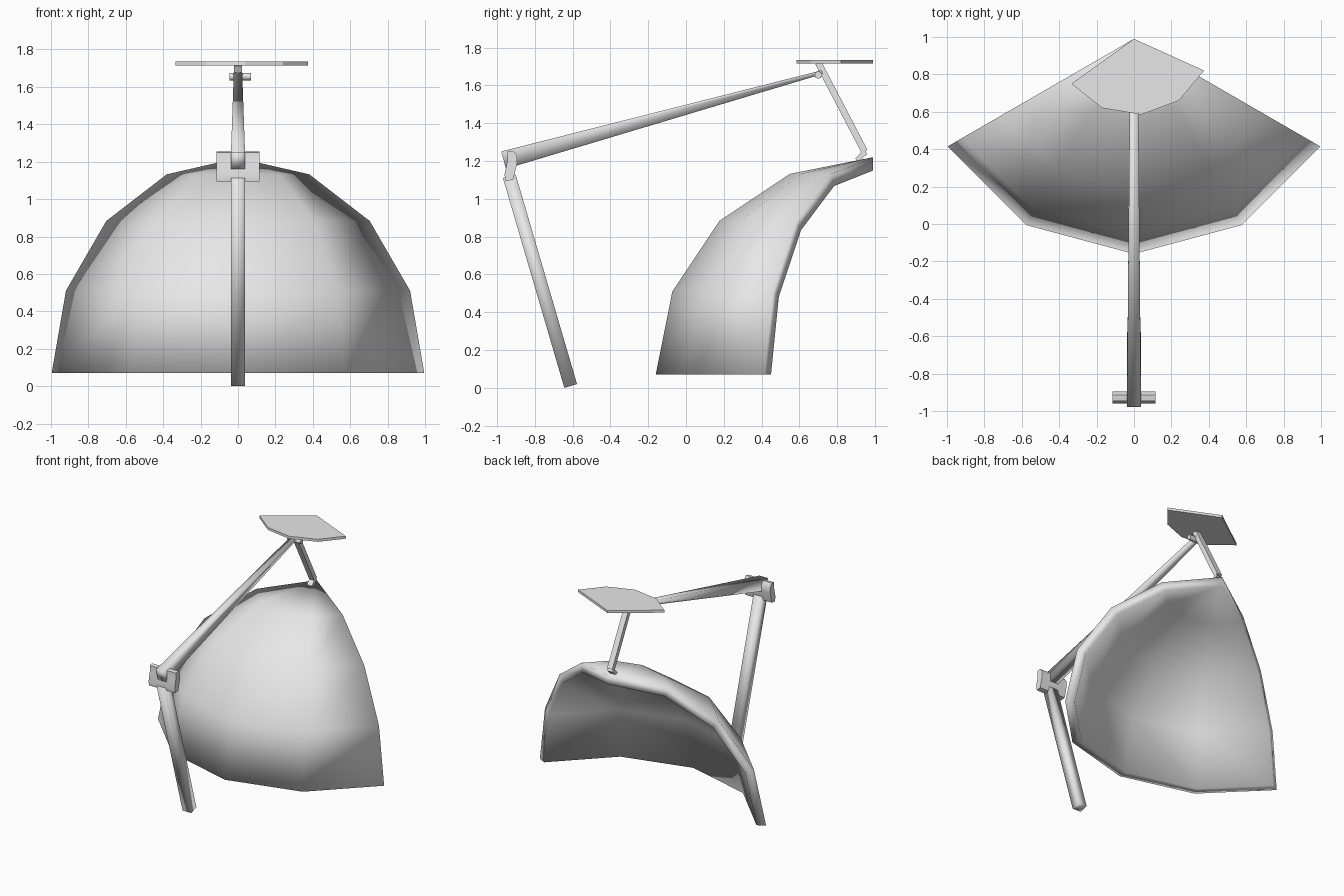
import bpy, bmesh, math
from mathutils import Vector

if "Cube" in bpy.data.objects:
    bpy.data.objects.remove(bpy.data.objects["Cube"])

grey = bpy.data.materials.new("light_grey")
grey.diffuse_color = (0.8, 0.8, 0.8, 1)
grey.use_nodes = True
grey.node_tree.nodes["Principled BSDF"].inputs["Base Color"].default_value = grey.diffuse_color


def finish(name, bm, smooth=None, inward=False):
    """Turn a bmesh into a named grey object; smooth is an edge angle in degrees."""
    bmesh.ops.recalc_face_normals(bm, faces=bm.faces)
    if inward:
        bmesh.ops.reverse_faces(bm, faces=bm.faces)
    me = bpy.data.meshes.new(name)
    bm.to_mesh(me)
    bm.free()
    me.materials.append(grey)
    ob = bpy.data.objects.new(name, me)
    bpy.context.collection.objects.link(ob)
    if smooth:
        bpy.ops.object.select_all(action='DESELECT')
        ob.select_set(True)
        bpy.context.view_layer.objects.active = ob
        bpy.ops.object.shade_smooth_by_angle(angle=math.radians(smooth))
    return ob


def prism(name, outline, axis, lo, hi, smooth=None):
    """Extrude a 2D outline along z (outline = x, y) or x (outline = y, z)."""
    bm = bmesh.new()
    place = (lambda a, b, t: (a, b, t)) if axis == 'z' else (lambda a, b, t: (t, a, b))
    low, high = ([bm.verts.new(place(a, b, t)) for a, b in outline] for t in (lo, hi))
    n = len(outline)
    bm.faces.new(low)
    bm.faces.new(high)
    for i in range(n):
        k = (i + 1) % n
        bm.faces.new((low[i], low[k], high[k], high[i]))
    return finish(name, bm, smooth)


def bar(name, start, end, size0, size1, smooth=None):
    """Four-sided tapered bar in the y-z plane; sizes are (x width, thickness)."""
    a, b = Vector(start), Vector(end)
    side = Vector((1, 0, 0))
    up = (b - a).normalized().cross(side)
    bm = bmesh.new()
    rings = []
    for p, (w, t) in ((a, size0), (b, size1)):
        rings.append([bm.verts.new(p + side * sx * w / 2 + up * sz * t / 2)
                      for sx, sz in ((-1, -1), (1, -1), (1, 1), (-1, 1))])
    for ring in rings:
        bm.faces.new(ring)
    for i in range(4):
        k = (i + 1) % 4
        bm.faces.new((rings[0][i], rings[0][k], rings[1][k], rings[1][i]))
    return finish(name, bm, smooth)


# Curved shell: a third of a half dome with thickness, pole at the back
CENTRE = Vector((0, 0.99, 0.07))
RINGS, SEGS = 4, 4
bm = bmesh.new()
shells = []
for radius in (1.15, 1.08):
    rows = []
    for i in range(RINGS):
        lat = math.radians(22.5 * i)
        row = []
        for j in range(SEGS + 1):
            lon = math.radians(-60 + 30 * j)
            row.append(bm.verts.new(CENTRE + radius * Vector((
                math.cos(lat) * math.sin(lon),
                -math.cos(lat) * math.cos(lon),
                math.sin(lat)))))
        rows.append(row)
    pole = bm.verts.new(CENTRE + Vector((0, 0, radius)))
    for i in range(RINGS - 1):
        for j in range(SEGS):
            bm.faces.new((rows[i][j], rows[i][j + 1], rows[i + 1][j + 1], rows[i + 1][j]))
    for j in range(SEGS):
        bm.faces.new((rows[-1][j], rows[-1][j + 1], pole))
    # Border loop: along the bottom, up one side, over the pole, down the other
    shells.append(rows[0] + [r[-1] for r in rows[1:]] + [pole]
                  + [r[0] for r in reversed(rows[1:])])
outer, inner = shells
for i in range(len(outer)):
    k = (i + 1) % len(outer)
    bm.faces.new((outer[i], outer[k], inner[k], inner[i]))
finish("curved_shell", bm, smooth=180, inward=True)

# Front leg and the long arm that tapers towards the back
bar("front_leg", (0, -0.61, 0.01), (0, -0.935, 1.12), (0.075, 0.07), (0.075, 0.07), 180)
bar("long_arm", (0, -0.965, 1.205), (0, 0.72, 1.67), (0.075, 0.095), (0.045, 0.02), 180)

# Bent clamp where the leg and arm meet
prism("arm_clamp", [(-0.945, 1.25), (-0.915, 1.255), (-0.895, 1.23), (-0.895, 1.18),
                    (-0.915, 1.10), (-0.955, 1.095), (-0.96, 1.13), (-0.945, 1.2)],
      'x', -0.115, 0.115, 40)

# Pin at the rear tip of the arm
prism("arm_pin", [(0.70 + 0.02 * math.cos(a * math.pi / 4),
                   1.655 + 0.02 * math.sin(a * math.pi / 4)) for a in range(8)],
      'x', -0.045, 0.07, 50)

# Thin post with a small foot on the shell
bar("rear_post", (0, 0.945, 1.25), (0, 0.70, 1.72), (0.045, 0.035), (0.045, 0.035))
bar("post_foot", (0, 0.95, 1.25), (0, 0.905, 1.205), (0.045, 0.03), (0.045, 0.025))

# Flat six-sided top plate
prism("top_plate", [(-0.335, 0.75), (-0.17, 0.62), (0.04, 0.585), (0.24, 0.66),
                    (0.375, 0.82), (0, 0.99)], 'z', 1.715, 1.735)
